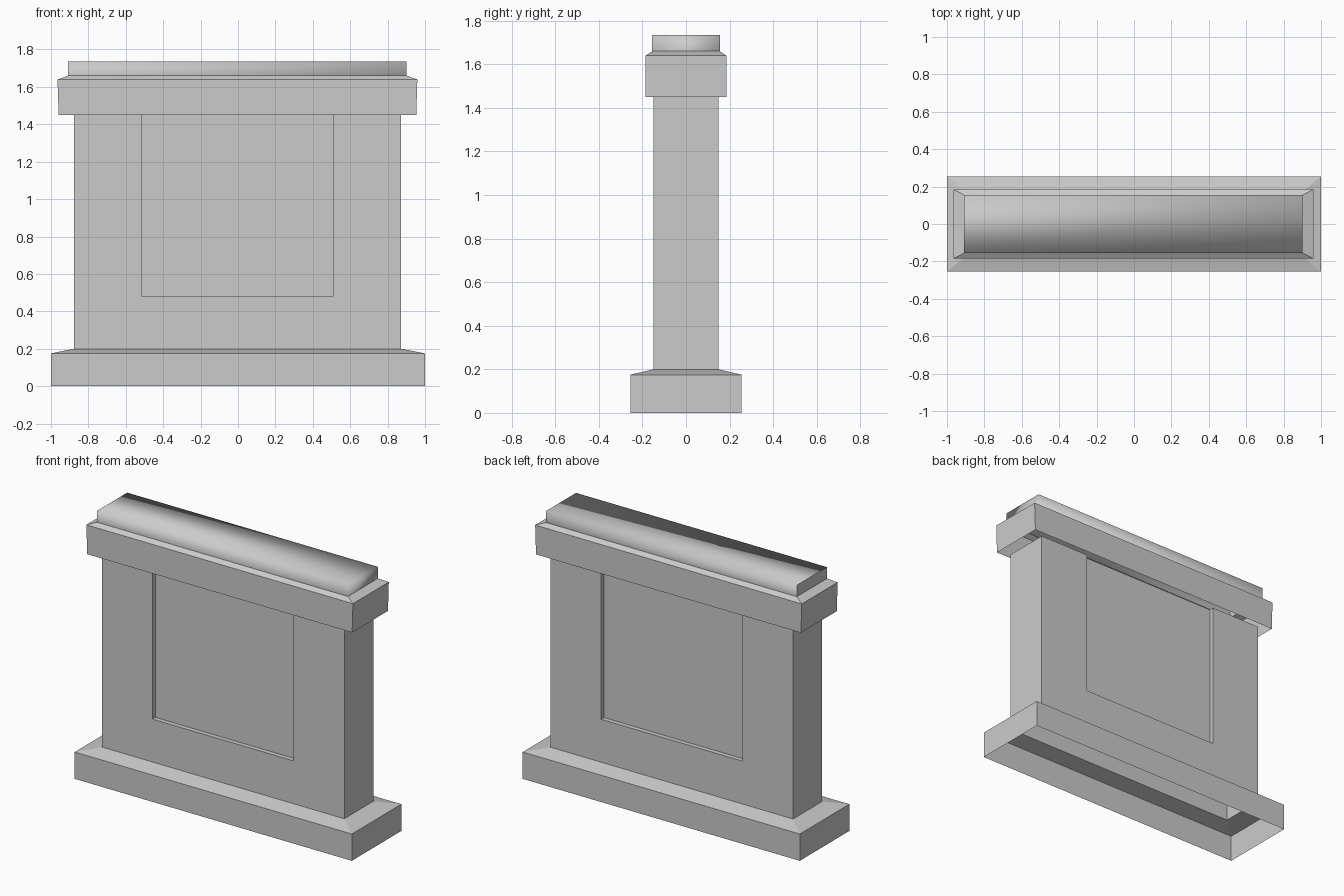
import bpy
import bmesh

cube = bpy.data.objects.get("Cube")
if cube:
    bpy.data.objects.remove(cube, do_unlink=True)

# One plain stone colour
GREY = (0.6, 0.6, 0.6, 1.0)
stone = bpy.data.materials.new("grey_stone")
stone.use_nodes = True
stone.diffuse_color = GREY
shader = next(n for n in stone.node_tree.nodes if n.type == "BSDF_PRINCIPLED")
shader.inputs["Base Color"].default_value = GREY


def rectangle(hx, hy, cx=0.0):
    """Counter-clockwise rectangle outline."""
    return [(cx - hx, -hy), (cx + hx, -hy), (cx + hx, hy), (cx - hx, hy)]


def add_walls(bm, outline_levels, close_top=False):
    """Join a stack of (outline, height) levels with outward-facing walls."""
    rings = [[bm.verts.new((x, y, z)) for x, y in outline]
             for outline, z in outline_levels]
    for low, high in zip(rings, rings[1:]):
        for i in range(len(low)):
            j = (i + 1) % len(low)
            bm.faces.new((low[i], low[j], high[j], high[i]))
    if close_top:
        bm.faces.new(rings[-1])


def finish(name, bm):
    bmesh.ops.remove_doubles(bm, verts=bm.verts, dist=0.0001)
    mesh = bpy.data.meshes.new(name)
    bm.to_mesh(mesh)
    bm.free()
    mesh.materials.append(stone)
    obj = bpy.data.objects.new(name, mesh)
    bpy.context.scene.collection.objects.link(obj)
    return obj


BODY_X, BODY_Y = 0.875, 0.15
CENTRE = -0.003

# Base plinth: open underneath, sloping in to the body
bm = bmesh.new()
slab = rectangle(1.0, 0.255)
add_walls(bm, [(slab, 0), (slab, 0.175),
               (rectangle(BODY_X, BODY_Y, CENTRE), 0.2)])
finish("base_plinth", bm)

# Body: hollow wall with a recessed panel on the front and the back
PANEL_X, PANEL_Y, SILL, TOP = 0.51, 0.12, 0.48, 1.45
bm = bmesh.new()
left, right = CENTRE - PANEL_X, CENTRE + PANEL_X
front_notch = [(left, -BODY_Y), (left, -PANEL_Y),
               (right, -PANEL_Y), (right, -BODY_Y)]
back_notch = [(x, -y) for x, y in reversed(front_notch)]
corners = rectangle(BODY_X, BODY_Y, CENTRE)
recessed = [corners[0], *front_notch, *corners[1:3], *back_notch, corners[3]]
flush = [corners[0], front_notch[0], front_notch[3], *corners[1:3],
         back_notch[0], back_notch[3], corners[3]]
add_walls(bm, [(flush, 0.2), (flush, SILL)])
add_walls(bm, [(recessed, SILL), (recessed, TOP)])
for notch in (front_notch, back_notch):
    sill = [bm.verts.new((x, y, SILL)) for x, y in reversed(notch)]
    bm.faces.new(sill)
finish("panelled_body", bm)

# Cap moulding: open underneath, with a narrow sloping shoulder
bm = bmesh.new()
add_walls(bm, [(rectangle(0.956, 0.185, CENTRE), TOP),
               (rectangle(0.962, 0.185, CENTRE), 1.64),
               (rectangle(0.905, 0.155, CENTRE), 1.66)])
finish("cap_moulding", bm)

# Coping block: softly shaded, with one crisp end
bm = bmesh.new()
coping = rectangle(0.905, 0.155, CENTRE)
add_walls(bm, [(coping, 1.66), (coping, 1.735)], close_top=True)
for face in bm.faces:
    face.smooth = True
for edge in bm.edges:
    if all(v.co.x < 0 for v in edge.verts):
        edge.smooth = False
finish("coping_block", bm)
